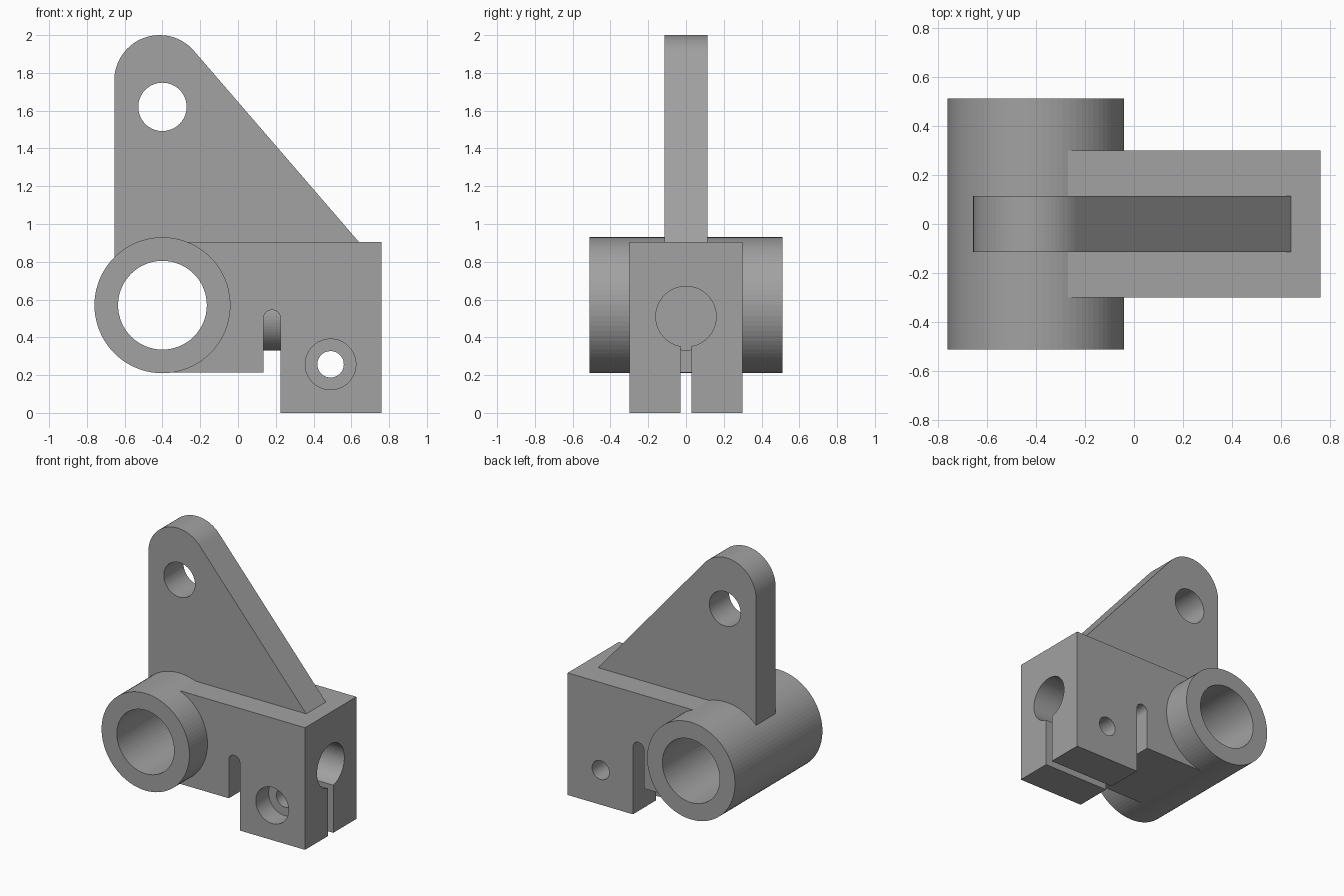
import bpy, bmesh, math
from mathutils import Vector

if "Cube" in bpy.data.objects:
    bpy.data.objects.remove(bpy.data.objects["Cube"])

grey = bpy.data.materials.new("plain_grey")
grey.diffuse_color = (0.36, 0.36, 0.36, 1)
grey.use_nodes = True
grey.node_tree.nodes["Principled BSDF"].inputs["Base Color"].default_value = grey.diffuse_color


def prism(name, profile, y0, y1):
    """Extrude an xz outline along y."""
    bm = bmesh.new()
    face = bm.faces.new([bm.verts.new((x, y0, z)) for x, z in profile])
    out = bmesh.ops.extrude_face_region(bm, geom=[face])
    verts = [v for v in out["geom"] if isinstance(v, bmesh.types.BMVert)]
    bmesh.ops.translate(bm, verts=verts, vec=Vector((0, y1 - y0, 0)))
    bmesh.ops.recalc_face_normals(bm, faces=bm.faces)
    mesh = bpy.data.meshes.new(name)
    bm.to_mesh(mesh)
    bm.free()
    mesh.materials.append(grey)
    obj = bpy.data.objects.new(name, mesh)
    bpy.context.collection.objects.link(obj)
    return obj


def arc(cx, cz, r, a0, a1, n):
    """Points on an arc, angles in degrees."""
    steps = [math.radians(a0 + (a1 - a0) * i / n) for i in range(n + 1)]
    return [(cx + r * math.cos(a), cz + r * math.sin(a)) for a in steps]


def cyl(name, cx, cz, r, y0, y1, n=64):
    return prism(name, arc(cx, cz, r, 0, 360, n)[:-1], y0, y1)


def cyl_x(name, cz, r, x0, x1):
    """Cylinder along x, on the centre plane."""
    obj = cyl(name, 0, cz, r, x0, x1)
    for v in obj.data.vertices:
        x, y, z = v.co
        v.co = (y, -x, z)
    return obj


def combine(target, other, operation):
    mod = target.modifiers.new(operation.lower(), 'BOOLEAN')
    mod.operation = operation
    mod.solver = 'EXACT'
    mod.object = other
    bpy.context.view_layer.objects.active = target
    bpy.ops.object.modifier_apply(modifier=mod.name)
    bpy.data.objects.remove(other, do_unlink=True)


# Clamp block with the round-topped relief slot in its outline
outline = [(-0.4, 0.905), (-0.4, 0.215), (0.135, 0.215)]
outline += arc(0.18, 0.50, 0.045, 180, 0, 16)
outline += [(0.225, 0.0), (0.76, 0.0), (0.76, 0.905)]
bracket = prism("bracket", outline, -0.30, 0.30)

# Upright lug plate with a rounded tip
slope = math.degrees(math.atan2(1.011, 0.873))
lug = [(-0.655, 0.57)] + arc(-0.415, 1.76, 0.24, 180, 90 - math.degrees(math.atan2(1.011, 0.873)) + 0.0, 32)
lug += [(0.64, 0.905), (0.64, 0.57)]
combine(bracket, prism("lug_plate", lug, -0.115, 0.115), 'UNION')

# Bearing sleeve and the core that closes the rod socket
combine(bracket, cyl("bearing_sleeve", -0.40, 0.57, 0.36, -0.512, 0.512, 80), 'UNION')
combine(bracket, cyl_x("socket_core", 0.51, 0.18, 0.10, 0.30), 'UNION')

# Bores: sleeve, lug eye, clamp screw with counterbore, rod socket
cutters = [
    cyl("sleeve_bore", -0.40, 0.57, 0.235, -0.8, 0.8),
    cyl("lug_eye", -0.40, 1.62, 0.128, -0.8, 0.8),
    cyl("screw_hole", 0.49, 0.257, 0.07, -0.8, 0.8, 48),
    cyl("screw_counterbore", 0.49, 0.257, 0.134, -0.8, -0.15),
    cyl_x("rod_socket", 0.51, 0.16, 0.224, 0.9),
    # Clamping slit below the rod socket
    prism("clamp_slit", [(0.224, -0.1), (0.9, -0.1), (0.9, 0.45), (0.224, 0.45)], -0.03, 0.03),
]
for cutter in cutters:
    combine(bracket, cutter, 'DIFFERENCE')
